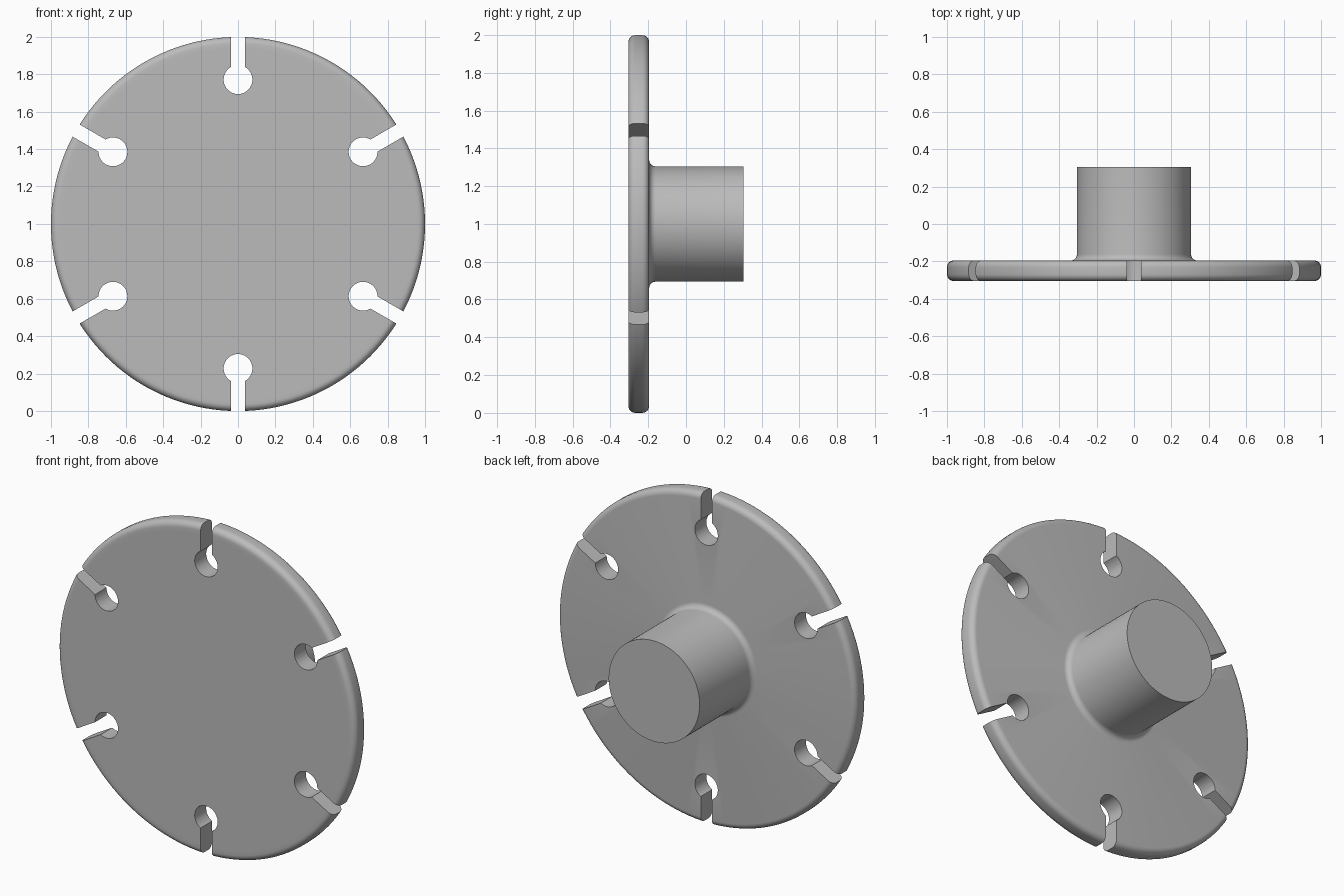
import bpy, bmesh
from math import sin, cos, pi, asin, radians
from mathutils import Matrix, Vector

if "Cube" in bpy.data.objects:
    bpy.data.objects.remove(bpy.data.objects["Cube"])

CENTRE_Z = 0.9993
FRONT, BACK, END = -0.305, -0.195, 0.305
RIM, HUB = 1.0, 0.305
EDGE, FILLET = 0.036, 0.034
HOLE_AT, HOLE_R, SLOT = 0.772, 0.077, 0.0375

grey = bpy.data.materials.new("plain grey")
grey.use_nodes = True
colour = (0.5, 0.5, 0.5, 1)
grey.diffuse_color = colour
grey.node_tree.nodes["Principled BSDF"].inputs["Base Color"].default_value = colour


def arc(r, y, radius, start, end, steps=6):
    """Profile arc in the radius / depth plane, angles in degrees."""
    angles = [radians(start + (end - start) * i / steps) for i in range(steps + 1)]
    return [(r + radius * cos(a), y + radius * sin(a)) for a in angles]


def make_object(name, bm):
    bmesh.ops.recalc_face_normals(bm, faces=bm.faces)
    mesh = bpy.data.meshes.new(name)
    bm.to_mesh(mesh)
    bm.free()
    mesh.materials.append(grey)
    obj = bpy.data.objects.new(name, mesh)
    bpy.context.collection.objects.link(obj)
    obj.location.z = CENTRE_Z
    return obj


# Rounded disc, filleted hub and flat ends as one turned solid
profile = [(RIM - 0.06, FRONT)]
profile += arc(RIM - EDGE, FRONT + EDGE, EDGE, -90, 0)
profile += arc(RIM - EDGE, BACK - EDGE, EDGE, 0, 90)
profile += arc(HUB + FILLET, BACK + FILLET, FILLET, 270, 180)
profile += [(HUB, END)]
bm = bmesh.new()
rings = []
SIDES = 144
for r, y in profile:
    rings.append([bm.verts.new((r * cos(2 * pi * i / SIDES), y, r * sin(2 * pi * i / SIDES)))
                  for i in range(SIDES)])
for low, high in zip(rings, rings[1:]):
    for i in range(SIDES):
        j = (i + 1) % SIDES
        bm.faces.new((low[i], low[j], high[j], high[i]))
bm.faces.new(rings[0])
bm.faces.new(rings[-1])
flange = make_object("slotted_flange_with_hub", bm)

# Six keyhole cutters: a round hole opening into a straight slot
bm = bmesh.new()
gap = asin(SLOT / HOLE_R)
STEPS = 32
outline = [(SLOT, RIM + 0.1), (-SLOT, RIM + 0.1)]
for i in range(STEPS + 1):
    a = pi / 2 + gap + (2 * pi - 2 * gap) * i / STEPS
    outline.append((HOLE_R * cos(a), HOLE_AT + HOLE_R * sin(a)))
for k in range(6):
    turn = Matrix.Rotation(k * pi / 3, 3, 'Y')
    face = bm.faces.new([bm.verts.new(turn @ Vector((x, FRONT - 0.1, z))) for x, z in outline])
    grown = bmesh.ops.extrude_face_region(bm, geom=[face], use_keep_orig=True)
    moved = [g for g in grown["geom"] if isinstance(g, bmesh.types.BMVert)]
    bmesh.ops.translate(bm, verts=moved, vec=(0, BACK - FRONT + 0.2, 0))
cutter = make_object("keyhole_cutter", bm)
cutter.hide_render = True

# Cut the keyholes, then drop the cutter
cut = flange.modifiers.new("keyholes", 'BOOLEAN')
cut.operation = 'DIFFERENCE'
cut.solver = 'EXACT'
cut.object = cutter
bpy.ops.object.select_all(action='DESELECT')
flange.select_set(True)
bpy.context.view_layer.objects.active = flange
bpy.ops.object.modifier_apply(modifier=cut.name)
bpy.data.objects.remove(cutter)
bpy.ops.object.shade_smooth_by_angle(angle=radians(30))
